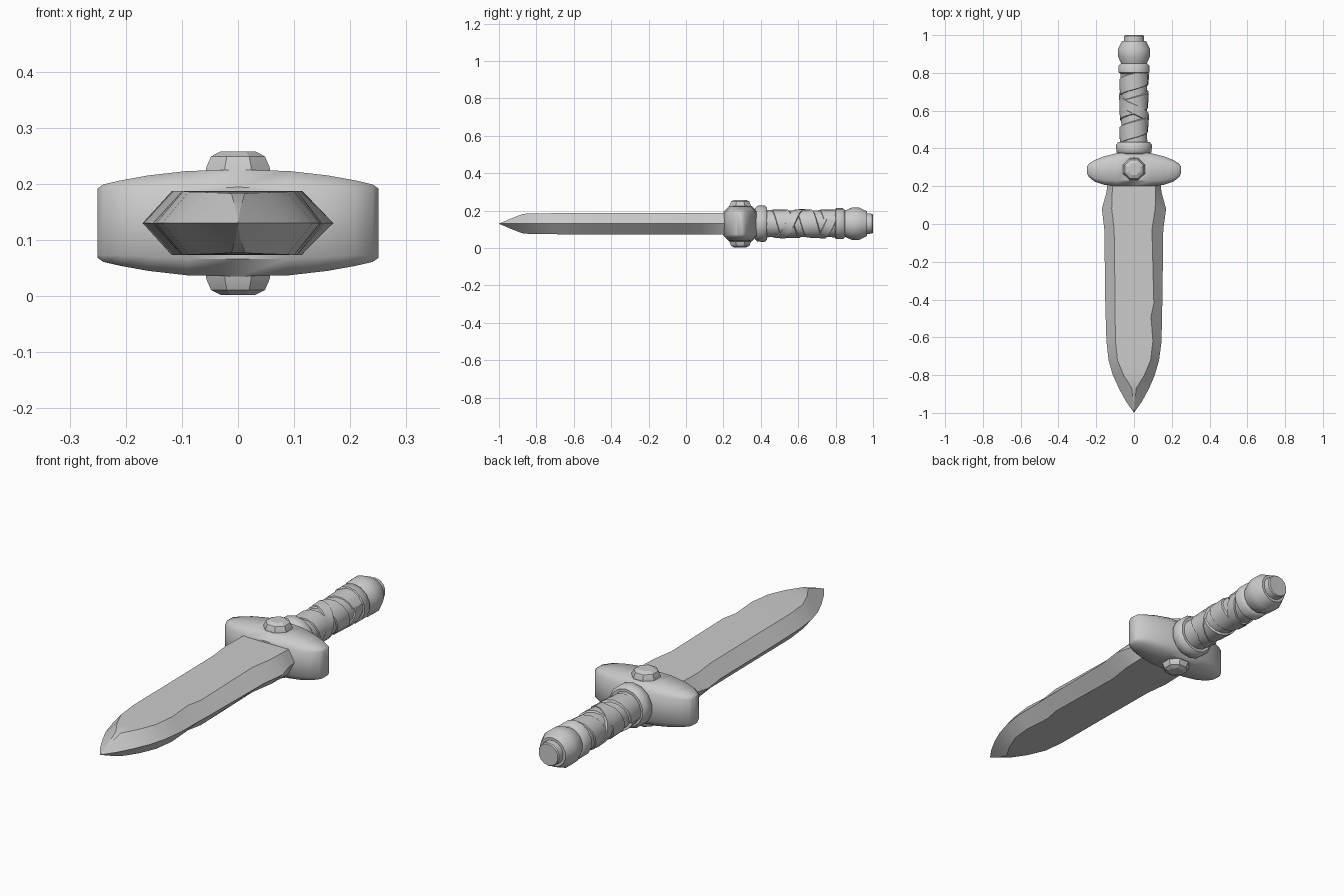
import bpy, bmesh, math
from mathutils import Matrix, Vector

if "Cube" in bpy.data.objects:
    bpy.data.objects.remove(bpy.data.objects["Cube"])

ZC = 0.13  # height of the dagger's long axis

steel = bpy.data.materials.new("plain_grey")
steel.use_nodes = True
GREY = (0.6, 0.6, 0.6, 1)
steel.diffuse_color = GREY
steel.node_tree.nodes["Principled BSDF"].inputs["Base Color"].default_value = GREY


def loft(name, rings, smooth=30, bevel=0):
    """Skin a list of closed rings, with capped ends."""
    bm = bmesh.new()
    vs = [[bm.verts.new(p) for p in ring] for ring in rings]
    n = len(rings[0])
    for a, b in zip(vs, vs[1:]):
        for i in range(n):
            j = (i + 1) % n
            bm.faces.new((a[i], a[j], b[j], b[i]))
    bm.faces.new(vs[0])
    bm.faces.new(vs[-1])
    bmesh.ops.remove_doubles(bm, verts=bm.verts, dist=0.0005)
    bmesh.ops.recalc_face_normals(bm, faces=bm.faces)
    mesh = bpy.data.meshes.new(name)
    bm.to_mesh(mesh)
    bm.free()
    ob = bpy.data.objects.new(name, mesh)
    bpy.context.collection.objects.link(ob)
    mesh.materials.append(steel)
    if bevel:
        mod = ob.modifiers.new("soft_edges", "BEVEL")
        mod.width, mod.segments, mod.limit_method = bevel, 2, "ANGLE"
    bpy.ops.object.select_all(action="DESELECT")
    ob.select_set(True)
    bpy.context.view_layer.objects.active = ob
    bpy.ops.object.shade_smooth_by_angle(angle=math.radians(smooth))
    return ob


def turned(name, profile, sides=14, axis="Y", origin=(0, 0, ZC), **kw):
    """Turn (position, radius) pairs around an axis."""
    rot = Matrix.Rotation(math.radians(-90), 4, "X") if axis == "Y" else Matrix()
    rings = []
    for t, r in profile:
        angles = [math.tau * (i + 0.5) / sides for i in range(sides)]
        rings.append([rot @ Vector((r * math.cos(a), r * math.sin(a), t)) + Vector(origin)
                      for a in angles])
    return loft(name, rings, **kw)


# Blade: y, right edge, left edge, right flat, left flat, half thickness
blade = [
    (0.24, 0.14, 0.14, 0.115, 0.115, 0.057),
    (0.17, 0.145, 0.145, 0.115, 0.115, 0.057),
    (0.08, 0.17, 0.17, 0.118, 0.112, 0.057),
    (-0.03, 0.157, 0.155, 0.105, 0.095, 0.057),
    (-0.42, 0.152, 0.15, 0.1, 0.105, 0.057),
    (-0.49, 0.15, 0.148, 0.1, 0.09, 0.057),
    (-0.62, 0.146, 0.146, 0.098, 0.1, 0.057),
    (-0.72, 0.135, 0.133, 0.088, 0.088, 0.056),
    (-0.8, 0.112, 0.11, 0.055, 0.055, 0.055),
    (-0.87, 0.08, 0.08, 0.012, 0.012, 0.053),
    (-0.94, 0.042, 0.042, 0.004, 0.004, 0.026),
    (-1.0, 0, 0, 0, 0, 0),
]
loft("blade", [[(-wr, y, ZC), (-fr, y, ZC + h), (fl, y, ZC + h),
                (wl, y, ZC), (fl, y, ZC - h), (-fr, y, ZC - h)]
               for y, wr, wl, fr, fl, h in blade], smooth=22)

# Crossguard: x, front y, back y, half height, mirrored to the other side
half = [(0, 0.2, 0.382, 0.095), (0.09, 0.2, 0.375, 0.093), (0.16, 0.208, 0.358, 0.085),
        (0.21, 0.225, 0.338, 0.076), (0.24, 0.25, 0.318, 0.069), (0.25, 0.272, 0.302, 0.062)]
guard = [(-x, a, b, h) for x, a, b, h in half[:0:-1]] + half
rings = []
for x, a, b, h in guard:
    c = 0.17 * (b - a)
    rings.append([(x, a, ZC - h + c), (x, a, ZC + h - c), (x, a + c, ZC + h), (x, b - c, ZC + h),
                  (x, b, ZC + h - c), (x, b, ZC - h + c), (x, b - c, ZC - h), (x, a + c, ZC - h)])
loft("crossguard", rings, smooth=45)

# Studs on both faces of the guard
for name, s in (("upper_stud", 1), ("lower_stud", -1)):
    turned(name, [(s * 0.08, 0.064), (s * 0.1, 0.061), (s * 0.119, 0.052), (s * 0.128, 0.033)],
           sides=8, axis="Z", origin=(0, 0.29, ZC), smooth=20)

# Handle
turned("front_collar", [(0.37, 0.085), (0.382, 0.096), (0.42, 0.097), (0.434, 0.085)], smooth=50)
turned("grip", [(0.41, 0.074), (0.5, 0.069), (0.64, 0.07), (0.76, 0.072), (0.82, 0.073)])
turned("rear_collar", [(0.795, 0.072), (0.802, 0.083), (0.84, 0.083), (0.85, 0.072)], smooth=50)
turned("pommel", [(0.845, 0.068), (0.885, 0.086), (0.925, 0.087), (0.968, 0.066)], smooth=40)
turned("end_cap", [(0.955, 0.055), (0.995, 0.053), (1.0, 0.049)])


def strap(name, start, end, turns, width, radius, direction):
    """Wind a flat strap around the grip."""
    steps = int(turns * 14)
    rings = []
    for i in range(steps + 1):
        t = i / steps
        a = math.radians(200) - direction * math.tau * turns * t
        y = start + (end - start) * t
        section = ((-0.5, -0.012), (-0.42, 0), (0.42, 0.003), (0.5, -0.012))
        rings.append([((radius + d) * math.cos(a), y + w * width, ZC + (radius + d) * math.sin(a))
                      for w, d in section])
    loft(name, rings, smooth=35)


strap("grip_wrap", 0.46, 0.78, 2.5, 0.1, 0.075, 1)
strap("crossing_wrap", 0.46, 0.78, 1.5, 0.06, 0.077, -1)
